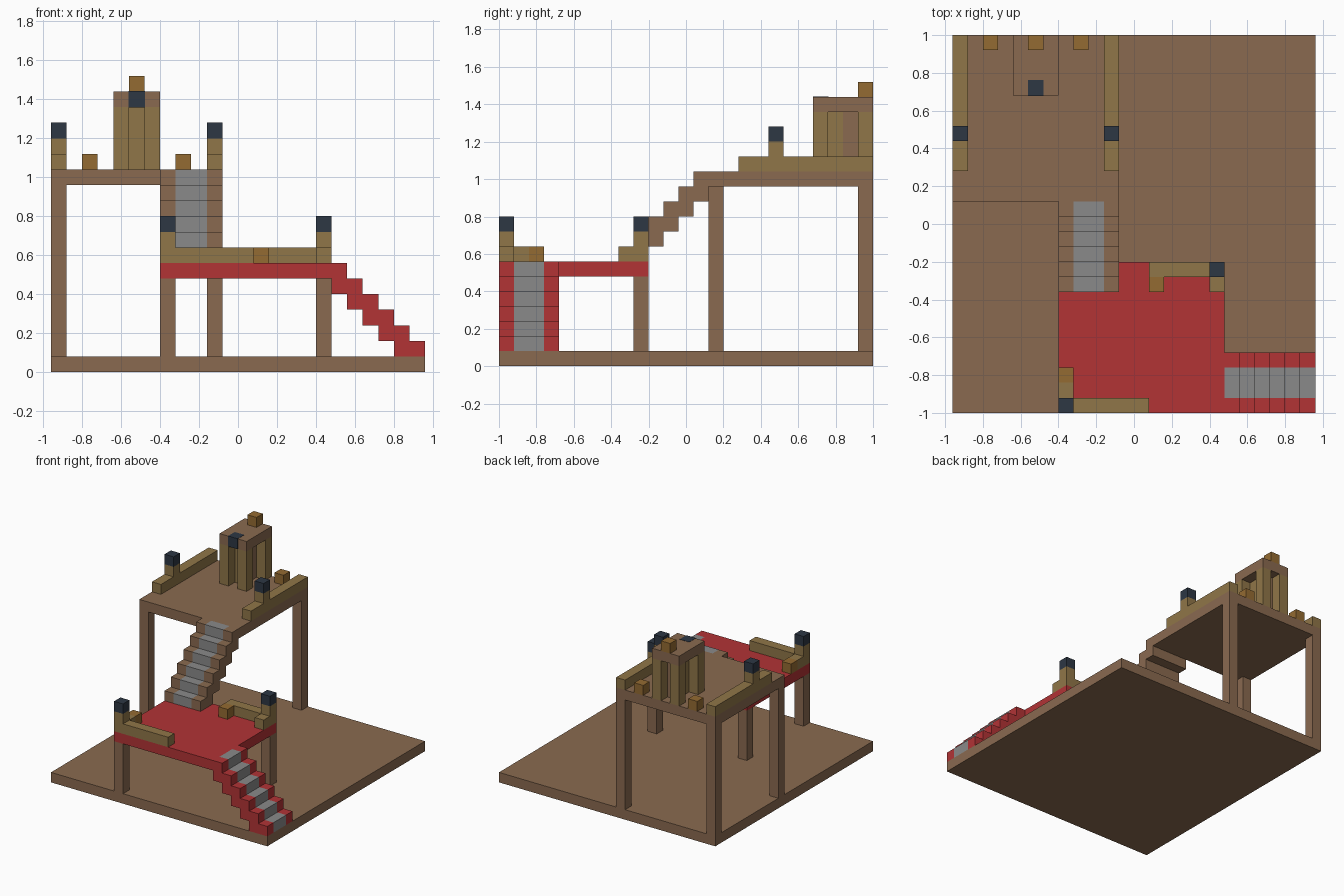
import bpy
import bmesh

U = 0.08  # building block size

old = bpy.data.objects.get("Cube")
if old:
    bpy.data.objects.remove(old, do_unlink=True)


def material(name, rgb):
    lin = [(c / 255 / 12.92) if c < 11 else ((c / 255 + 0.055) / 1.055) ** 2.4 for c in rgb]
    mat = bpy.data.materials.new(name)
    mat.use_nodes = True
    mat.diffuse_color = (*lin, 1)
    mat.node_tree.nodes["Principled BSDF"].inputs["Base Color"].default_value = (*lin, 1)
    return mat


BROWN = material("brown wood", (138, 106, 80))
OLIVE = material("olive wood", (144, 118, 72))
AMBER = material("amber wood", (148, 107, 50))
RED = material("red", (178, 51, 53))
GREY = material("grey carpet", (138, 138, 138))
NAVY = material("dark navy", (45, 55, 68))


def finish(name, bm, mats):
    bmesh.ops.recalc_face_normals(bm, faces=bm.faces)
    mesh = bpy.data.meshes.new(name)
    bm.to_mesh(mesh)
    bm.free()
    for m in mats:
        mesh.materials.append(m)
    obj = bpy.data.objects.new(name, mesh)
    bpy.context.collection.objects.link(obj)
    return obj


def box(name, mat, x, y, z, grow=0):
    """Box spanning the three (low, high) ranges."""
    bm = bmesh.new()
    bmesh.ops.create_cube(bm, size=1)
    for v in bm.verts:
        for i, (lo, hi) in enumerate((x, y, z)):
            v.co[i] = (lo + hi) / 2 + v.co[i] * (hi - lo + 2 * grow)
    return finish(name, bm, [mat])


def post(name, mat, x, y, z0, z1):
    """One-block-wide upright with its low corner at x, y."""
    return box(name, mat, (x, x + U), (y, y + U), (z0, z1))


def stairs(name, mat, place, start, step, floor, cross, count=6):
    """Stepped profile swept across, with a carpet on the middle strip."""
    top = [floor + U * (i + 1) for i in range(count)]
    run = [start + step * i for i in range(count + 1)]
    profile = []
    for i in range(count):
        profile += [(run[i], top[i]), (run[i + 1], top[i])]
    for i in reversed(range(count)):
        bottom = max(floor, top[i] - 2 * U)
        for p in ((run[i + 1], bottom), (run[i], bottom)):
            if p != profile[-1]:
                profile.append(p)
    bm = bmesh.new()
    rings = [[bm.verts.new(place(c, t, z)) for t, z in profile] for c in cross]
    n = len(profile)
    for s in range(len(cross) - 1):
        a, b = rings[s], rings[s + 1]
        for k in range(n):
            j = (k + 1) % n
            f = bm.faces.new((a[k], a[j], b[j], b[k]))
            walked = k < 2 * count - 1 or k == n - 1
            f.material_index = int(s == 1 and walked)
    bm.faces.new(rings[0])
    bm.faces.new(rings[-1])
    return finish(name, bm, [mat, GREY])


# Ground and decks
box("base", BROWN, (-0.96, 0.96), (-1, 1), (0, U))
box("lower_deck", RED, (-0.4, 0.48), (-1, -0.2), (0.48, 0.56))
box("upper_deck", BROWN, (-0.96, -0.08), (0.12, 1), (0.96, 1.04))

# Legs
for x, y in ((-0.4, -1), (-0.4, -0.28), (0.4, -0.28)):
    post("lower_leg", BROWN, x, y, U, 0.48)
for x, y in ((-0.96, 0.12), (-0.96, 0.92), (-0.16, 0.92)):
    post("upper_leg", BROWN, x, y, U, 0.96)

# Staircases
stairs("lower_stairs", RED, lambda c, t, z: (t, c, z), 0.96, -U, U,
       (-1, -0.92, -0.76, -0.68))
stairs("upper_stairs", BROWN, lambda c, t, z: (c, t, z), -0.36, U, 0.56,
       (-0.4, -0.32, -0.16, -0.08))

# Lower deck railings, corner lamps and end blocks
rail_z = (0.56, 0.64)
box("front_rail", OLIVE, (-0.32, 0.08), (-1, -0.92), rail_z)
box("back_rail", OLIVE, (0.08, 0.4), (-0.28, -0.2), rail_z)
post("rail_return", OLIVE, -0.4, -0.92, *rail_z)
post("rail_return", OLIVE, 0.4, -0.36, *rail_z)
post("rail_end", AMBER, -0.4, -0.84, *rail_z)
post("rail_end", AMBER, 0.08, -0.36, *rail_z)
for x, y in ((-0.4, -1), (0.4, -0.28)):
    post("lower_lamp_post", OLIVE, x, y, 0.56, 0.72)
    post("lower_lamp", NAVY, x, y, 0.72, 0.8)

# Upper deck railings, lamps and back blocks
for x in (-0.96, -0.16):
    box("side_rail", OLIVE, (x, x + U), (0.28, 1), (1.04, 1.12))
    post("upper_lamp_post", OLIVE, x, 0.44, 1.12, 1.2)
    post("upper_lamp", NAVY, x, 0.44, 1.2, 1.28)
for x in (-0.8, -0.32):
    post("back_block", AMBER, x, 0.92, 1.04, 1.12)

# Small tower
for x in (-0.64, -0.48):
    for y in (0.68, 0.92):
        post("tower_column", OLIVE, x, y, 1.04, 1.36)
post("tower_centre", OLIVE, -0.56, 0.76, 1.04, 1.36)
post("tower_centre_back", BROWN, -0.56, 0.84, 1.04, 1.36)
box("tower_roof", BROWN, (-0.64, -0.4), (0.68, 1), (1.36, 1.44))
box("tower_lamp", NAVY, (-0.56, -0.48), (0.68, 0.76), (1.36, 1.44), grow=0.002)
post("roof_block", AMBER, -0.56, 0.92, 1.44, 1.52)
